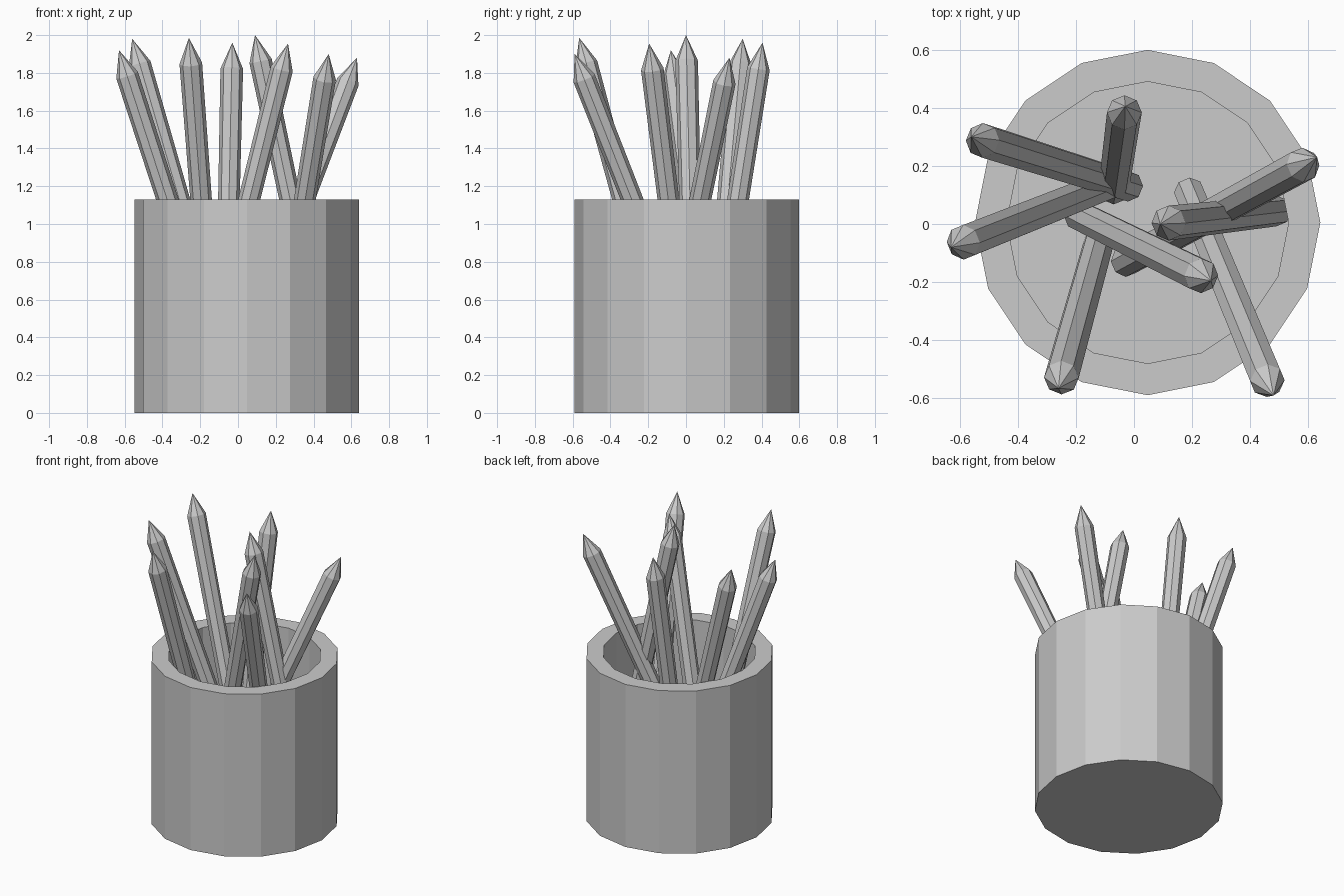
import bpy, bmesh, math
from mathutils import Vector

if "Cube" in bpy.data.objects:
    bpy.data.objects.remove(bpy.data.objects["Cube"])


def lathe(name, profile, sides, close_start=True):
    """Revolve (radius, z) points around z; zero radius makes a pole."""
    bm = bmesh.new()
    rings = []
    for r, z in profile:
        if r == 0:
            rings.append([bm.verts.new((0, 0, z))] * sides)
        else:
            rings.append([bm.verts.new((r * math.cos(2 * math.pi * i / sides),
                                        r * math.sin(2 * math.pi * i / sides), z))
                          for i in range(sides)])
    for a, b in zip(rings, rings[1:]):
        for i in range(sides):
            j = (i + 1) % sides
            bm.faces.new(list(dict.fromkeys((a[i], a[j], b[j], b[i]))))
    # flat end caps on open rings
    if profile[0][0] > 0:
        bm.faces.new(rings[0][::-1])
    if profile[-1][0] > 0:
        bm.faces.new(rings[-1])
    bmesh.ops.recalc_face_normals(bm, faces=bm.faces)
    mesh = bpy.data.meshes.new(name)
    bm.to_mesh(mesh)
    bm.free()
    obj = bpy.data.objects.new(name, mesh)
    bpy.context.collection.objects.link(obj)
    return obj


# Cup: thick wall, hollow inside
cup = lathe("cup", [(0.594, 0), (0.594, 1.13), (0.485, 1.13), (0.485, 0.11)], 16)
cup.location = (0.047, 0.005, 0)

# Pencils: foot centre (x, y) and tip (x, y, z)
FOOT_Z = 0.13
pencils = [
    ((-0.05, 0.15), (-0.63, -0.08, 1.92)),
    ((-0.02, 0.13), (-0.56, 0.30, 1.98)),
    ((-0.12, -0.06), (-0.26, -0.565, 1.985)),
    ((-0.07, 0.12), (-0.03, 0.405, 1.96)),
    ((0.49, 0.045), (0.09, 0.00, 2.00)),
    ((-0.19, 0.03), (0.265, -0.195, 1.955)),
    ((0.19, 0.11), (0.48, -0.59, 1.90)),
    ((-0.03, -0.13), (0.63, 0.23, 1.88)),
]
for n, ((fx, fy), tip) in enumerate(pencils, 1):
    foot = Vector((fx, fy, FOOT_Z))
    axis = Vector(tip) - foot
    length = axis.length
    p = lathe(f"pencil_{n}", [(0.053, 0), (0.06, length - 0.14), (0, length)], 8)
    p.location = foot
    p.rotation_mode = 'QUATERNION'
    p.rotation_quaternion = Vector((0, 0, 1)).rotation_difference(axis)
